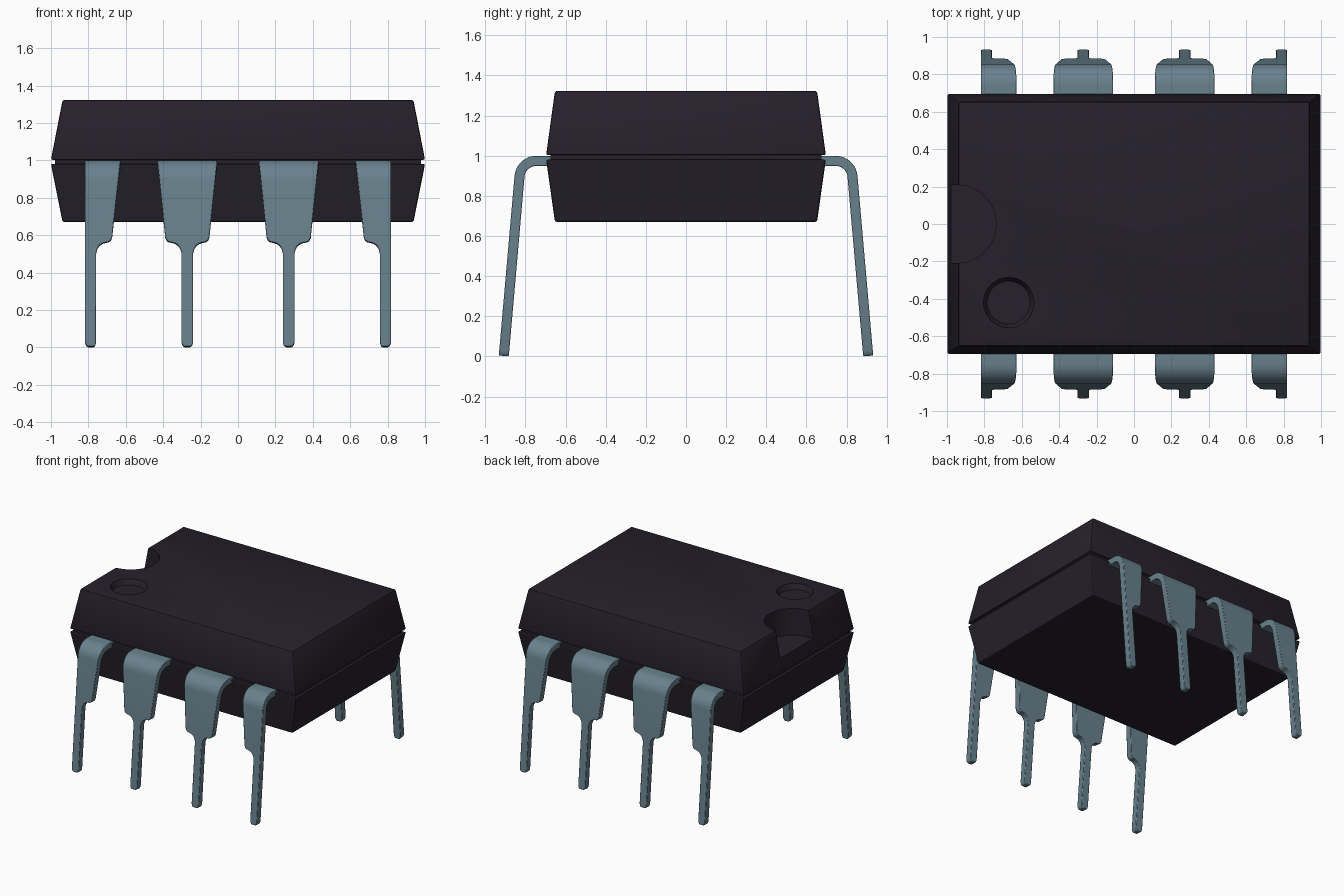
import bpy, bmesh, math
from mathutils import Matrix

if "Cube" in bpy.data.objects:
    bpy.data.objects.remove(bpy.data.objects["Cube"])


def material(name, rgb):
    m = bpy.data.materials.new(name)
    m.diffuse_color = (*rgb, 1)
    m.use_nodes = True
    m.node_tree.nodes["Principled BSDF"].inputs["Base Color"].default_value = m.diffuse_color
    return m


PLASTIC = material("dark_plastic", (0.019, 0.0145, 0.024))
METAL = material("tinned_metal", (0.14, 0.22, 0.265))


def make(name, bm, mat, bevel=0.0):
    bmesh.ops.recalc_face_normals(bm, faces=bm.faces)
    me = bpy.data.meshes.new(name)
    bm.to_mesh(me)
    bm.free()
    ob = bpy.data.objects.new(name, me)
    bpy.context.collection.objects.link(ob)
    me.materials.append(mat)
    if bevel:
        mod = ob.modifiers.new("bevel", 'BEVEL')
        mod.width, mod.segments = bevel, 2
        mod.limit_method, mod.angle_limit = 'ANGLE', math.radians(40)
    return ob


def loft(bm, rings):
    rings = [[bm.verts.new(p) for p in r] for r in rings]
    n = len(rings[0])
    for a, b in zip(rings, rings[1:]):
        for i in range(n):
            bm.faces.new((a[i], a[(i + 1) % n], b[(i + 1) % n], b[i]))
    bm.faces.new(rings[0])
    bm.faces.new(rings[-1])


def rect(x, y, z):
    return [(-x, -y, z), (x, -y, z), (x, y, z), (-x, y, z)]


def block(name, lower, upper, bevel=0.0):
    bm = bmesh.new()
    loft(bm, [rect(*lower), rect(*upper)])
    return make(name, bm, PLASTIC, bevel)


def smooth(ob):
    bpy.ops.object.select_all(action='DESELECT')
    ob.select_set(True)
    bpy.context.view_layer.objects.active = ob
    bpy.ops.object.shade_smooth_by_angle(angle=math.radians(35))


# Two tapered body halves with a recessed seam between them
top = block("upper_body", (1.0, 0.697, 1.003), (0.938, 0.653, 1.323), 0.01)
block("lower_body", (0.938, 0.653, 0.67), (1.0, 0.697, 0.982), 0.01)
block("seam_core", (0.978, 0.675, 0.96), (0.978, 0.675, 1.03))

# Cutter for the end notch: half round with straight sides running outwards
arc = [(-0.945 + 0.208 * math.cos(t), 0.208 * math.sin(t))
       for t in (math.radians(-90 + 180 * i / 32) for i in range(33))]
outline = [(-1.2, -0.208)] + arc + [(-1.2, 0.208)]
bm = bmesh.new()
loft(bm, [[(x, y, z) for x, y in outline] for z in (1.11, 1.5)])
notch = make("notch_cutter", bm, PLASTIC)

# Cutter for the round pin-one dimple
bm = bmesh.new()
bmesh.ops.create_cone(bm, cap_ends=True, segments=48, radius1=0.115, radius2=0.155,
                      depth=0.08, matrix=Matrix.Translation((-0.67, -0.42, 1.323)))
dimple = make("dimple_cutter", bm, PLASTIC)

bpy.context.view_layer.objects.active = top
bpy.ops.object.modifier_apply(modifier="bevel")
for cutter in (notch, dimple):
    cutter.hide_render = True
    mod = top.modifiers.new("cut", 'BOOLEAN')
    mod.operation, mod.solver, mod.object = 'DIFFERENCE', 'EXACT', cutter
    bpy.ops.object.modifier_apply(modifier="cut")
    bpy.data.objects.remove(cutter)
smooth(top)

# Pin shape: outer face runs out of the body, bends, then splays down 5 degrees
TILT = math.radians(5)
THICK, BEND = 0.05, 0.11


def pin_rows():
    """(y, z, normal angle, width factor): 1 = wide blade, 0 = narrow leg."""
    rows = [(0.62, 1.0, math.pi / 2, 1.0)]
    for i in range(11):
        a = math.pi / 2 - (math.pi / 2 - TILT) * i / 10
        rows.append((0.745 + BEND * math.cos(a), 0.89 + BEND * math.sin(a), a, None))
    y0, z0 = rows[-1][:2]
    # blade taper, rounded shoulder, inner fillet, rounded tip
    leg = [(0.59, None), (0.573, 0.93), (0.565, 0.8), (0.563, 0.62),
           (0.557, 0.4), (0.545, 0.2), (0.528, 0.07), (0.505, 0.0),
           (0.03, 0.0), (0.014, -0.08), (0.005, -0.2)]
    for z, f in leg:
        rows.append((y0 + (z0 - z) * math.tan(TILT), z, TILT, f))
    return rows


def pin(name, side, left, right, blade):
    """left/right: narrow leg edges; blade: (left, right) at the top and at the shoulder."""
    bm, rings = bmesh.new(), []
    mid = (left + right) / 2
    for y, z, a, f in pin_rows():
        t = min(1, max(0, (1.0 - z) / 0.43))
        wl = blade[0] + (blade[2] - blade[0]) * t
        wr = blade[1] + (blade[3] - blade[1]) * t
        if f is None:
            f = 1.0
        if f >= 0:
            l, r = left + (wl - left) * f, right + (wr - right) * f
        else:
            l, r = left + (left - mid) * f * 2, right + (right - mid) * f * 2
        yi, zi = y - THICK * math.cos(a), z - THICK * math.sin(a)
        rings.append([(l, side * y, z), (r, side * y, z),
                      (r, side * yi, zi), (l, side * yi, zi)])
    loft(bm, rings)
    smooth(make(name, bm, METAL, 0.004))


# Eight pins: half-blade pins at the ends, full blades between, mirrored both ways
for side, row in ((-1, "front"), (1, "back")):
    for m, end in ((1, "left"), (-1, "right")):
        pin(f"{row}_{end}_outer_pin", side, -0.818 * m, -0.758 * m,
            [v * m for v in (-0.818, -0.628, -0.818, -0.675)])
        pin(f"{row}_{end}_inner_pin", side, -0.302 * m, -0.24 * m,
            [v * m for v in (-0.431, -0.111, -0.387, -0.155)])
